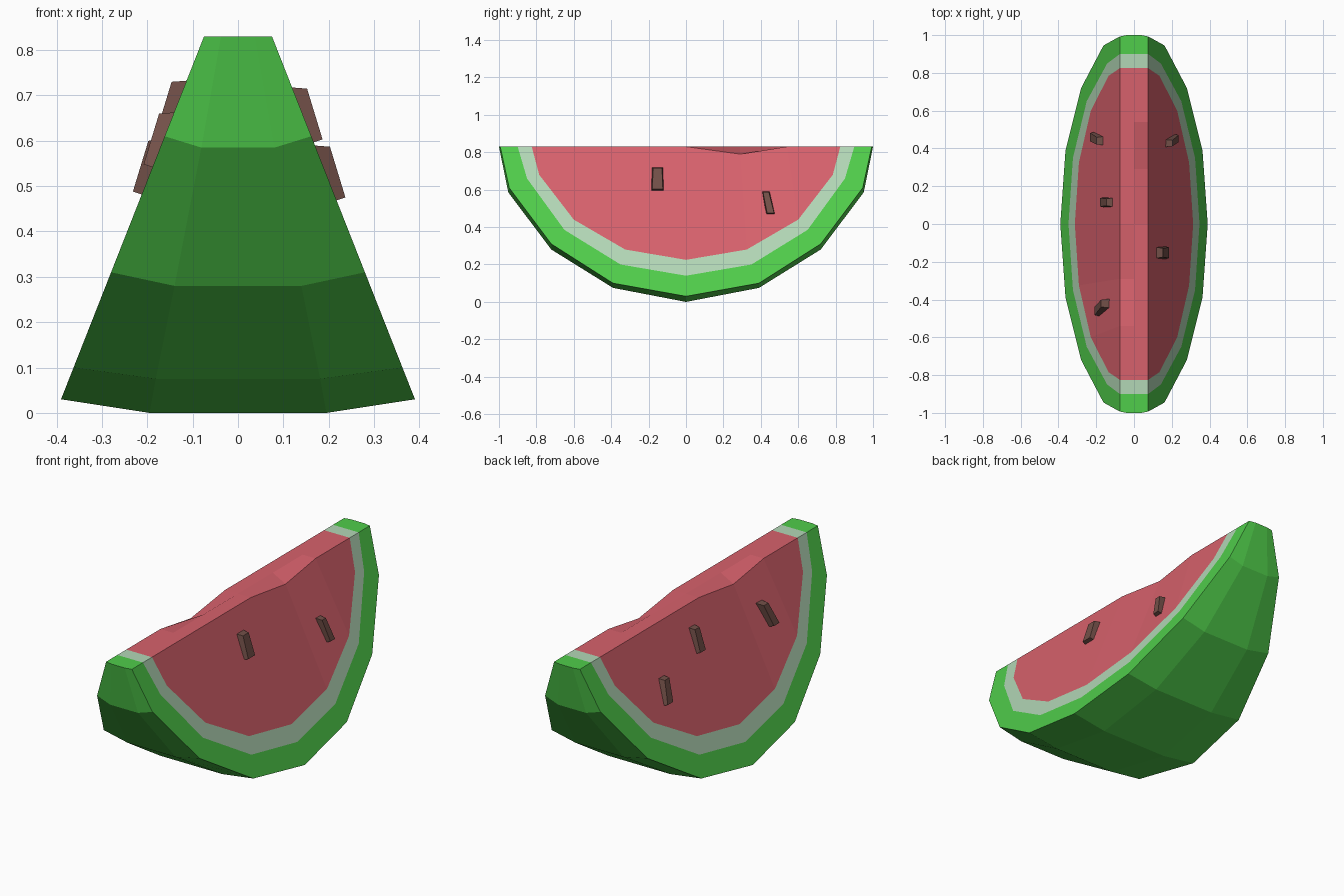
import bpy, bmesh
from mathutils import Vector

if "Cube" in bpy.data.objects:
    bpy.data.objects.remove(bpy.data.objects["Cube"])

TOP = 0.83


def material(name, rgb):
    m = bpy.data.materials.new(name)
    m.diffuse_color = (*rgb, 1)
    m.use_nodes = True
    m.node_tree.nodes["Principled BSDF"].inputs["Base Color"].default_value = m.diffuse_color
    return m


GREEN = material("green_rind", (0.08, 0.61, 0.07))
PALE = material("pale_rind", (0.45, 0.68, 0.47))
RED = material("red_flesh", (0.68, 0.12, 0.15))
BROWN = material("brown_seed", (0.17, 0.08, 0.065))


def face_x(z):
    """Half width of the wedge at height z."""
    return 0.075 + (TOP - z) * 0.394


def mirrored(half):
    """Half profile (tip to middle) to full arc from -y to +y."""
    return [(-y, z) for y, z in half] + [(y, z) for y, z in half[-2::-1]]


# Arcs in (y, z): skin ridge, skin edge, green/pale border, pale/red border
ridge = mirrored([(1.0, TOP), (.95, .585), (.72, .28), (.39, .075), (0, 0)])
edge = mirrored([(.993, TOP), (.945, .61), (.72, .31), (.39, .10), (0, .03)])
pale = mirrored([(.90, TOP), (.85, .66), (.65, .385), (.35, .20), (0, .14)])
red = mirrored([(.825, TOP), (.785, .68), (.60, .44), (.325, .28), (0, .225)])
crest_y = [y for y, z in mirrored([(.825, 0), (.70, 0), (.54, 0), (.29, 0), (0, 0)])]


def arc(points, side):
    return [Vector((side * face_x(z), y, z)) for y, z in points]


def finish(bm, name, mats):
    bmesh.ops.remove_doubles(bm, verts=bm.verts, dist=0.0005)
    bmesh.ops.recalc_face_normals(bm, faces=bm.faces)
    me = bpy.data.meshes.new(name)
    bm.to_mesh(me)
    bm.free()
    for m in mats:
        me.materials.append(m)
    ob = bpy.data.objects.new(name, me)
    bpy.context.collection.objects.link(ob)
    return ob


# Slice body: one closed wedge with three coloured zones
bm = bmesh.new()


def add(points, mat):
    pts = []
    for p in points:
        if not any((p - q).length < 1e-5 for q in pts):
            pts.append(p)
    bm.faces.new([bm.verts.new(p) for p in pts]).material_index = mat


def strip(a, b, mat):
    for i in range(len(a) - 1):
        add([a[i], a[i + 1], b[i + 1], b[i]], mat)


centre = [Vector((0, y, TOP)) for y in crest_y]
rows = {}
for s in (1, -1):
    skin, border, inner = arc(edge, s), arc(pale, s), arc(red, s)
    spine = [Vector((s * face_x(z0) / 2, y, z)) for (y, z), (_, z0) in zip(ridge, edge)]
    # crest edge of the flesh, with one chip on each side
    crest = [Vector((s * .075, y, TOP - (.04 if abs(y * s - .29) < .01 else 0)))
             for y in crest_y]
    strip(spine, skin, 0)
    strip(skin, border, 0)
    strip(border, inner, 1)
    strip(inner, crest, 2)
    strip(crest, centre, 2)
    rows[s] = (skin, spine, border, inner)
strip(rows[1][1], rows[-1][1], 0)

# Flat rind tips at both ends
for i in (0, -1):
    (sk, sp, bo, inn), (sk2, sp2, bo2, inn2) = [[r[i] for r in rows[s]] for s in (1, -1)]
    add([sk, sp, sp2, sk2, bo2, bo], 0)
    add([bo, bo2, inn2, centre[i], inn], 1)
finish(bm, "melon_slice", [GREEN, PALE, RED])


# Seeds: tapered blocks lying on the sloping flesh
def seed(name, side, y, z, lean, width):
    bm = bmesh.new()
    rings = []
    for depth_top, depth_bottom, w, h in ((-.02, -.02, width, .064), (.032, .022, width * .75, .060)):
        ring = []
        for v, u in ((1, -1), (1, 1), (-1, 1), (-1, -1)):
            zz = z + v * h + (.008 if depth_top > 0 and v < 0 else 0)
            x = face_x(zz) + (depth_top if v > 0 else depth_bottom)
            ww = w * (.42 if v > 0 else .5)
            ring.append(bm.verts.new((side * x, y + u * ww - v * lean / 2, zz)))
        rings.append(ring)
    for r in rings:
        bm.faces.new(r)
    for i in range(4):
        j = (i + 1) % 4
        bm.faces.new([rings[0][i], rings[0][j], rings[1][j], rings[1][i]])
    finish(bm, name, [BROWN])


for n, args in enumerate([(1, -.152, .655, 0, .075), (1, .44, .527, .025, .05),
                          (-1, .115, .67, 0, .06), (-1, -.44, .60, -.04, .06),
                          (-1, .45, .54, .02, .06)]):
    seed(f"seed_{n + 1}", *args)
